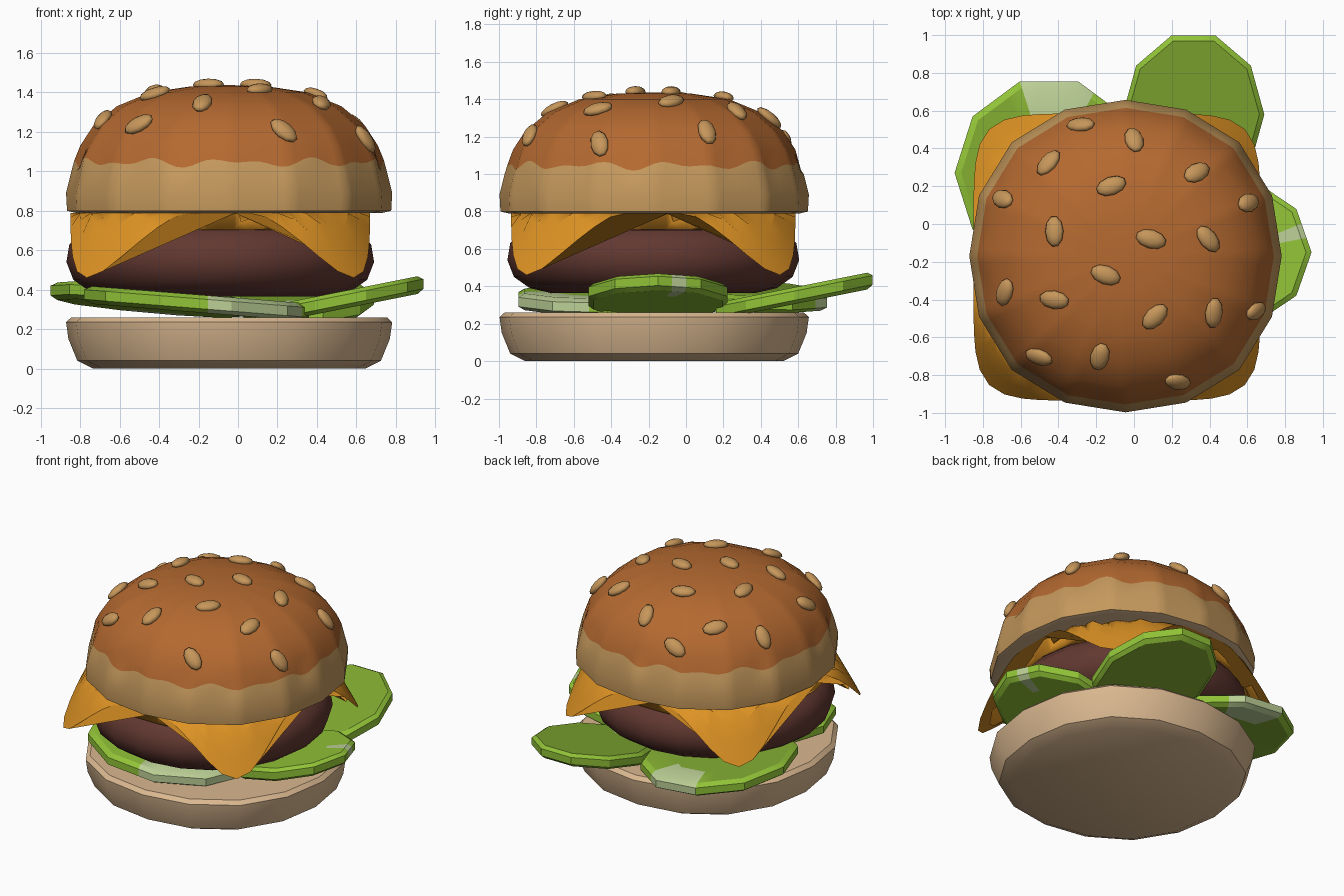
import bpy, bmesh, math
from mathutils import Vector, Matrix

if "Cube" in bpy.data.objects:
    bpy.data.objects.remove(bpy.data.objects["Cube"])


def mat(name, r, g, b):
    m = bpy.data.materials.new(name)
    lin = [(c / 255 / 12.92 if c < 11 else ((c / 255 + .055) / 1.055) ** 2.4) for c in (r, g, b)]
    m.diffuse_color = (*lin, 1)
    m.use_nodes = True
    m.node_tree.nodes["Principled BSDF"].inputs["Base Color"].default_value = m.diffuse_color
    return m


CREAM = mat("cream bread", 218, 184, 144)
TAN = mat("tan crust", 196, 152, 92)
BROWN = mat("brown crust", 180, 105, 48)
SEED = mat("seed", 198, 150, 90)
CHEESE = mat("cheese orange", 222, 147, 36)
MEAT = mat("meat brown", 98, 56, 49)
GREEN = mat("leaf green", 145, 195, 55)
OLIVE = mat("leaf dark green", 132, 174, 50)
PALE = mat("leaf pale green", 188, 208, 150)


def finish(bm, name, mats, angle=40):
    bmesh.ops.recalc_face_normals(bm, faces=bm.faces)
    me = bpy.data.meshes.new(name)
    bm.to_mesh(me)
    bm.free()
    ob = bpy.data.objects.new(name, me)
    bpy.context.collection.objects.link(ob)
    for m in mats:
        me.materials.append(m)
    bpy.ops.object.select_all(action='DESELECT')
    ob.select_set(True)
    bpy.context.view_layer.objects.active = ob
    bpy.ops.object.shade_smooth_by_angle(angle=math.radians(angle))
    return ob


def outline(sides, sub, bulge=0.0):
    """Unit polygon, each side cut into sub pieces; bulge widens the diagonals."""
    pts = []
    for i in range(sides):
        c = []
        for k in (i, i + 1):
            a = k * math.tau / sides
            r = 1 + bulge * math.sin(2 * a) ** 2
            c.append(Vector((r * math.cos(a), r * math.sin(a))))
        pts += [c[0].lerp(c[1], j / sub) for j in range(sub)]
    return pts


def stack(pts, profile, centre, sx=1, sy=1, zfun=None):
    """Rings of the outline scaled by the profile, bridged and capped.
    Returns the mesh and rows of faces; the caps are the last row."""
    bm = bmesh.new()
    rings = []
    for i, (r, z) in enumerate(profile):
        ring = []
        for p in pts:
            x, y = p.x * r * sx, p.y * r * sy
            dz = zfun(i, x, y) if zfun else 0
            ring.append(bm.verts.new((centre[0] + x, centre[1] + y, z + dz)))
        rings.append(ring)
    rows, n = [], len(pts)
    for a, b in zip(rings, rings[1:]):
        rows.append([bm.faces.new((a[j], a[(j + 1) % n], b[(j + 1) % n], b[j])) for j in range(n)])
    rows.append([bm.faces.new(rings[0][::-1]), bm.faces.new(rings[-1])])
    return bm, rows


BUN = (-.045, -.17)
FILL = (-.09, -.175)

# Bottom bun
bm, _ = stack(outline(16, 1, .03), [(.69, 0), (.77, .04), (.815, .15), (.827, .235), (.80, .26)], BUN)
finish(bm, "bottom_bun", [CREAM])

# Top bun: cream underside, tan band, brown dome above a wavy line
DOME = [(.78, .79), (.822, .80), (.827, .89), (.80, 1.0), (.785, 1.045), (.755, 1.13),
        (.69, 1.23), (.57, 1.33), (.40, 1.40), (.20, 1.43), (.02, 1.437)]


def wave(i, x, y):
    a = math.atan2(y, x)
    return .014 * math.sin(11 * a) + .013 * math.sin(18 * a + 1) if i == 4 else 0


bm, rows = stack(outline(16, 8, .03), DOME, BUN, zfun=wave)
for i, row in enumerate(rows[:-1]):
    for f in row:
        f.material_index = 0 if i == 0 else 1 if i < 4 else 2
rows[-1][1].material_index = 2
finish(bm, "top_bun", [CREAM, TAN, BROWN])


# Sesame seeds lying on the dome: x, y, turn in degrees
def dome_z(r):
    for (r0, z0), (r1, z1) in zip(DOME[2:], DOME[3:]):
        if r1 <= r <= r0:
            return z0 + (z1 - z0) * (r0 - r) / (r0 - r1)
    return DOME[-1][1]


SEEDS = [(-.28, .52, 0), (0, .44, 105), (-.45, .32, 50), (-.12, .2, 20), (.33, .27, 30),
         (-.69, .13, -20), (.6, .11, 20), (-.42, -.04, 92), (.09, -.08, -15), (.39, -.08, -50),
         (-.15, -.27, -20), (-.68, -.36, 70), (-.42, -.4, -8), (.11, -.49, 45), (.42, -.47, 85),
         (.64, -.46, 20), (-.5, -.7, -15), (-.18, -.7, 75), (.23, -.83, -15)]
bm = bmesh.new()
for x, y, turn in SEEDS:
    d = Vector((x - BUN[0], y - BUN[1], 0))
    r = d.length / (1 + .02 * math.sin(2 * math.atan2(d.y, d.x)) ** 2)
    slope = (dome_z(r - .04) - dome_z(r + .04)) / .08
    n = (d.normalized() * slope + Vector((0, 0, 1))).normalized()
    t = Vector((math.cos(math.radians(turn)), math.sin(math.radians(turn)), 0))
    t.z = -(n.x * t.x + n.y * t.y) / n.z
    t.normalize()
    rot = Matrix((t, n.cross(t), n)).transposed().to_4x4()
    loc = Vector((x, y, dome_z(r))) + n * .008
    bmesh.ops.create_uvsphere(bm, u_segments=10, v_segments=6, radius=1,
                              matrix=Matrix.Translation(loc) @ rot @ Matrix.Diagonal((.083, .05, .03, 1)))
finish(bm, "sesame_seeds", [SEED], 60)

# Patty
bm, _ = stack(outline(20, 1), [(.55, .365), (.66, .39), (.745, .45), (.78, .54), (.765, .63), (.70, .70), (.6, .72)], FILL)
finish(bm, "patty", [MEAT], 60)

# Cheese slice: rounded square whose corners droop
square = []
for i in range(64):
    a = i * math.tau / 64
    c, s = math.cos(a), math.sin(a)
    r = (abs(c) ** 6 + abs(s) ** 6) ** (-1 / 6)
    square.append(Vector((c * r, s * r)))


def droop(i, x, y):
    return -1.9 * max(0, math.hypot(x, y) - .785)


RING = [.3, .6, .66, .71, .76]
bm, rows = stack(square, [(r, .788) for r in RING], FILL, zfun=droop)
bmesh.ops.delete(bm, geom=[rows[-1][0]], context='FACES_ONLY')
cheese = finish(bm, "cheese_slice", [CHEESE])
if sum(p.normal.z for p in cheese.data.polygons) < 0:
    cheese.data.flip_normals()
mod = cheese.modifiers.new("thickness", 'SOLIDIFY')
mod.thickness = .085
mod.offset = -1


# Lettuce leaves: thick tilted discs with a pale sector
def leaf(name, centre, sx, sy, z, tilt, pale, face_mat):
    t = .045
    prof = [(.05, -t), (.6, -t), (.93, -t), (1, -.55 * t), (1, .55 * t), (.93, t), (.6, t), (.05, t)]
    bm, rows = stack(outline(10, 3), [(r, z + h) for r, h in prof], centre, sx, sy,
                     lambda i, x, y: tilt[0] * x + tilt[1] * y)
    for i, row in enumerate(rows):
        for f in row:
            c = f.calc_center_median()
            a = math.degrees(math.atan2(c.y - centre[1], c.x - centre[0])) % 360
            flat = i in (0, 1, 5, 6, 7)
            f.material_index = 1 if flat else 0
            if i in (1, 2, 3, 4, 5) and pale[0] <= a <= pale[1]:
                f.material_index = 2
    finish(bm, name, [GREEN, face_mat, PALE], 30)


leaf("lettuce_back", (.315, .58), .375, .44, .35, (0, .2), (255, 280), OLIVE)
leaf("lettuce_left", (-.45, .27), .5, .51, .35, (-.09, -.05), (62, 112), OLIVE)
leaf("lettuce_right", (.52, -.15), .42, .39, .345, (.2, 0), (12, 26), GREEN)
leaf("lettuce_front", (-.21, -.42), .57, .50, .33, (-.08, 0), (274, 345), GREEN)
